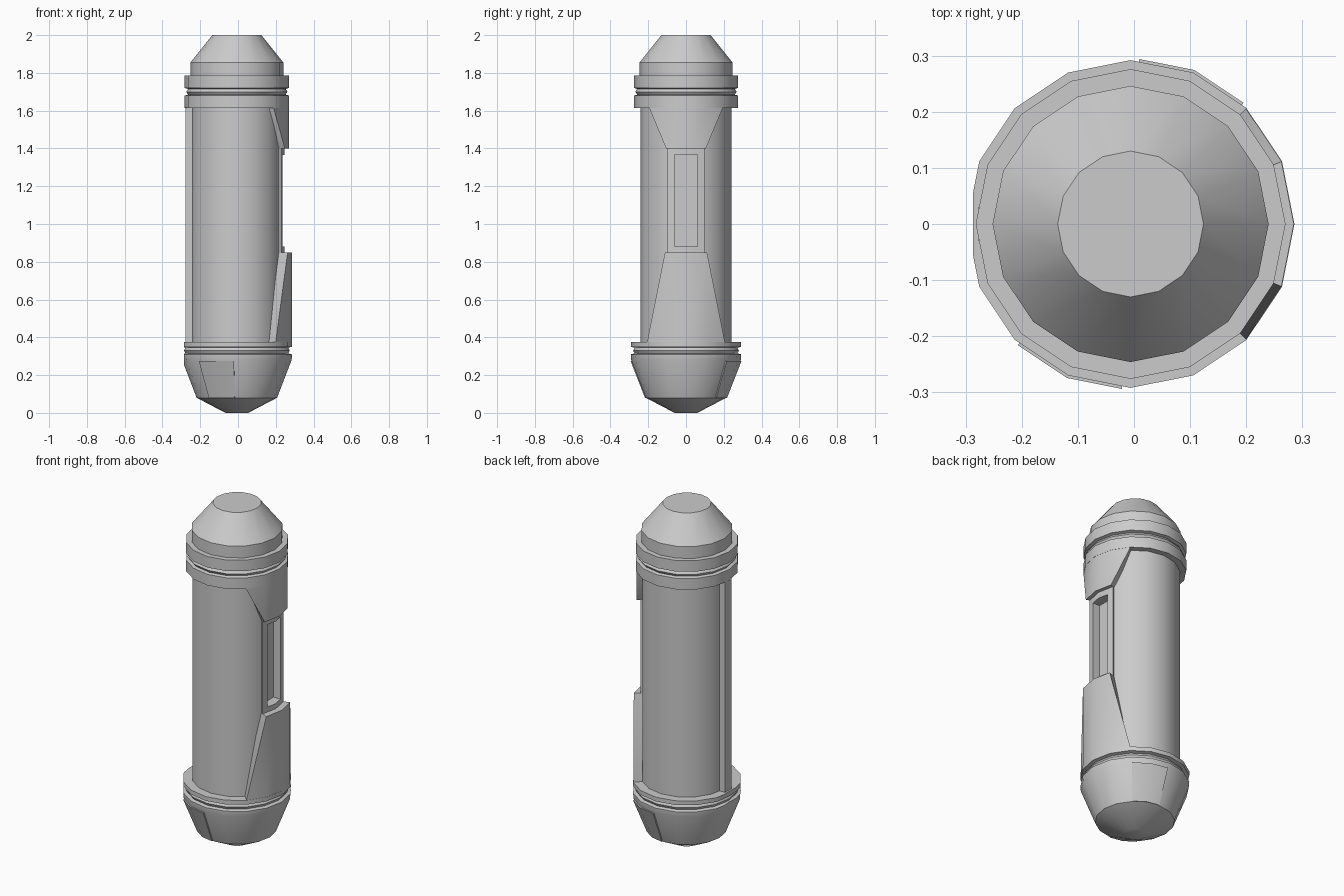
import bpy, bmesh
from math import sin, cos, radians

if "Cube" in bpy.data.objects:
    bpy.data.objects.remove(bpy.data.objects["Cube"])

CX = -0.006      # axis of the canister
N = 16           # sides
STEP = 360 / N


def finish(name, bm, cutter=None):
    bmesh.ops.remove_doubles(bm, verts=bm.verts, dist=1e-5)
    bmesh.ops.recalc_face_normals(bm, faces=bm.faces)
    me = bpy.data.meshes.new(name)
    bm.to_mesh(me)
    bm.free()
    ob = bpy.data.objects.new(name, me)
    bpy.context.collection.objects.link(ob)
    bpy.ops.object.select_all(action='DESELECT')
    bpy.context.view_layer.objects.active = ob
    ob.select_set(True)
    if cutter:
        mod = ob.modifiers.new("recess", 'BOOLEAN')
        mod.operation = 'DIFFERENCE'
        mod.solver = 'EXACT'
        mod.object = cutter
        bpy.ops.object.modifier_apply(modifier=mod.name)
    bpy.ops.object.shade_smooth_by_angle(angle=radians(30))
    return ob


def point(r, deg, z):
    # point on the 16-sided outline, so panels lie parallel to its facets
    off = deg % STEP - STEP / 2
    r *= cos(radians(STEP / 2)) / cos(radians(off))
    return (CX + r * cos(radians(deg)), r * sin(radians(deg)), z)


def lathe(profile):
    bm = bmesh.new()
    rings = [[bm.verts.new(point(r, i * STEP, z)) for i in range(N)] for r, z in profile]
    for a, b in zip(rings, rings[1:]):
        for i in range(N):
            j = (i + 1) % N
            bm.faces.new((a[i], a[j], b[j], b[i]))
    bm.faces.new(rings[0])
    bm.faces.new(rings[-1])
    return bm


def panel(name, columns, radius, depth, cutter=None):
    # curved plate; columns are (angle, bottom z, top z)
    bm = bmesh.new()
    cols = [[bm.verts.new(point(radius(z) - d, a, z))
             for z, d in ((lo, 0), (hi, 0), (hi, depth), (lo, depth))]
            for a, lo, hi in columns]
    for a, b in zip(cols, cols[1:]):
        for i in range(4):
            j = (i + 1) % 4
            bm.faces.new((a[i], a[j], b[j], b[i]))
    bm.faces.new(cols[0])
    bm.faces.new(cols[-1])
    bmesh.ops.dissolve_degenerate(bm, dist=1e-5, edges=bm.edges)
    return finish(name, bm, cutter)


def box(name, x0, x1, y0, y1, z0, z1):
    bm = bmesh.new()
    bmesh.ops.create_cube(bm, size=1)
    for v in bm.verts:
        v.co = (x1 if v.co.x > 0 else x0, y1 if v.co.y > 0 else y0, z1 if v.co.z > 0 else z0)
    return finish(name, bm)


# window recess cutter
cutter = box("window_cutter", 0.19, 0.4, -0.06, 0.06, 0.88, 1.365)
cutter.hide_render = True

# main body: bowl, grooved collars, barrel and tapered cap
profile = [(0.06, 0), (0.213, 0.08), (0.29, 0.28), (0.292, 0.31),
           (0.272, 0.315), (0.28, 0.33), (0.272, 0.345), (0.292, 0.35),
           (0.292, 0.375), (0.241, 0.375), (0.241, 1.615), (0.276, 1.615),
           (0.276, 1.68), (0.258, 1.685), (0.268, 1.70), (0.258, 1.715),
           (0.276, 1.72), (0.276, 1.785), (0.246, 1.785), (0.246, 1.855), (0.13, 2.0)]
bm = lathe(profile)
# flat shaved on the left of the lower collar
bmesh.ops.bisect_plane(bm, geom=bm.verts[:] + bm.edges[:] + bm.faces[:],
                       plane_co=(-0.287, 0, 0), plane_no=(-1, 0, 0), clear_outer=True)
bmesh.ops.holes_fill(bm, edges=[e for e in bm.edges if e.is_boundary])
finish("canister_body", bm, cutter)

# window frame
panel("window_frame", [(a * STEP, 0.85, 1.4) for a in (-1, 0, 1)],
      lambda z: 0.253, 0.1, cutter)

# flared plates above and below the window
panel("upper_plate", [(-45, 1.614, 1.615), (-22.5, 1.4, 1.615), (0, 1.4, 1.615),
                      (22.5, 1.4, 1.615), (45, 1.614, 1.615)], lambda z: 0.275, 0.06)
panel("lower_plate", [(-45, 0.375, 0.376), (-22.5, 0.375, 0.85), (0, 0.375, 0.85),
                      (22.5, 0.375, 0.85), (45, 0.375, 0.376)], lambda z: 0.291, 0.07)

# raised strip on the left
box("side_strip", -0.277, -0.2, -0.03, 0.03, 0.37, 1.62)

# two opposite pads on the bowl
for i, start in enumerate((45, 225)):
    panel(f"bowl_pad_{i + 1}", [(start + a, 0.08, 0.275) for a in (2, 22.5, 42)],
          lambda z: 0.220 + (z - 0.08) * 0.077 / 0.195, 0.03)

bpy.data.objects.remove(cutter)
